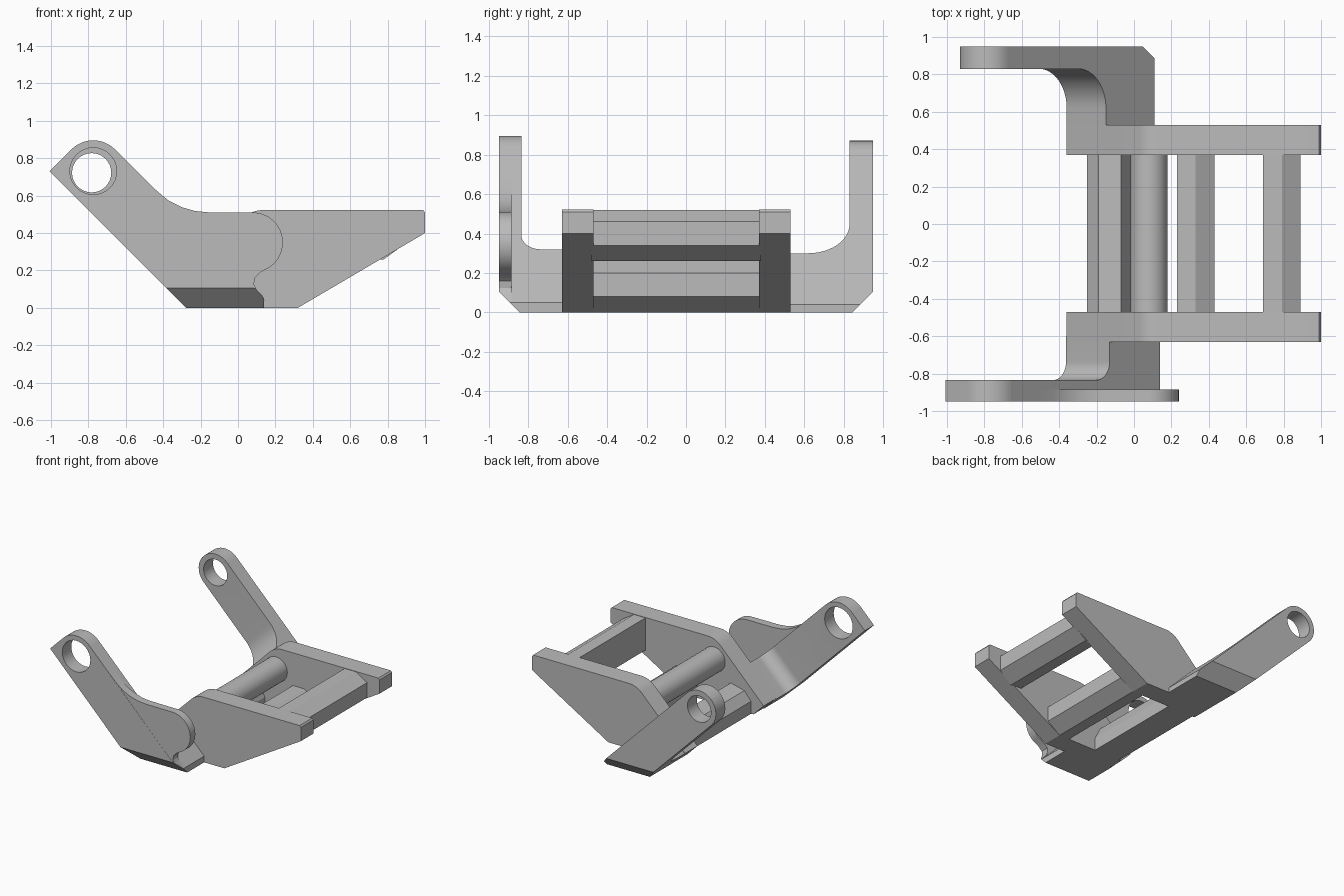
import bpy, bmesh
from math import sin, cos, radians, sqrt
from mathutils import Vector

cube = bpy.data.objects.get("Cube")
if cube:
    bpy.data.objects.remove(cube, do_unlink=True)

GREY = (0.5, 0.5, 0.5, 1)
mat = bpy.data.materials.new("plain grey")
mat.use_nodes = True
mat.diffuse_color = GREY
mat.node_tree.nodes["Principled BSDF"].inputs["Base Color"].default_value = GREY


def arc(cx, cy, rx, ry, a0, a1, n=12):
    return [(cx + rx * cos(radians(a0 + (a1 - a0) * i / n)),
             cy + ry * sin(radians(a0 + (a1 - a0) * i / n))) for i in range(n + 1)]


def prism(name, pts, place, lo, hi, cuts=(), smooth=True):
    """Extrude a 2D outline from lo to hi, then trim it with (point, normal) planes."""
    bm = bmesh.new()
    a = [bm.verts.new(place(p, lo)) for p in pts]
    b = [bm.verts.new(place(p, hi)) for p in pts]
    bm.faces.new(a)
    bm.faces.new(b[::-1])
    for i in range(len(pts)):
        j = (i + 1) % len(pts)
        bm.faces.new((a[i], b[i], b[j], a[j]))
    for co, no in cuts:
        geom = bm.verts[:] + bm.edges[:] + bm.faces[:]
        bmesh.ops.bisect_plane(bm, geom=geom, plane_co=co, plane_no=no, clear_outer=True)
        bmesh.ops.holes_fill(bm, edges=[e for e in bm.edges if e.is_boundary], sides=0)
    bmesh.ops.recalc_face_normals(bm, faces=bm.faces)
    mesh = bpy.data.meshes.new(name)
    bm.to_mesh(mesh)
    bm.free()
    ob = bpy.data.objects.new(name, mesh)
    bpy.context.collection.objects.link(ob)
    mesh.materials.append(mat)
    bpy.ops.object.select_all(action='DESELECT')
    ob.select_set(True)
    bpy.context.view_layer.objects.active = ob
    if smooth:
        bpy.ops.object.shade_smooth_by_angle(angle=radians(25))
    return ob


def across(p, y):      # outline in x, z extruded along y
    return Vector((p[0], y, p[1]))


def sloped(p, w):      # outline in (slope, y) extruded square to the 45 degree slope
    return Vector((w - p[0], p[1], w + p[0]))


def bore(ob, x, z, y, r):
    cutter = prism("bore_cutter", arc(x, z, r, r, 0, 348.75, 31), across, y - 0.3, y + 0.3)
    cutter.hide_render = True
    mod = ob.modifiers.new("bore", 'BOOLEAN')
    mod.object = cutter
    mod.operation = 'DIFFERENCE'
    mod.solver = 'EXACT'
    bpy.context.view_layer.objects.active = ob
    bpy.ops.object.modifier_apply(modifier=mod.name)
    bpy.data.objects.remove(cutter, do_unlink=True)


def trims(side, x_end):
    """Flat base, upright end and the outer bottom chamfer."""
    return [((0, 0, 0), (0, 0, -1)), ((x_end, 0, 0), (1, 0, 0)),
            ((0, side * 0.845, 0), (0, side, -1))]


def bracket(name, side, y_plate, y_inner, w0, w1, fillet, x_end, square_tip):
    """L-shaped sloped bracket: cross foot, filleted bend and bored arm."""
    step, hole, mid = 0.225, 0.7525, (w0 + w1) / 2
    half = (w1 - w0) / 2
    bend = arc(step + fillet / sqrt(2), y_inner - fillet, fillet / sqrt(2), fillet, 180, 90)
    tip = hole + half
    outline = [(-0.3, y_plate), (step, y_plate)] + bend + [
        (tip, y_inner), (tip, 0.95), (-0.3, 0.95)]
    ob = prism(name, [(t, side * y) for t, y in outline], sloped, w0, w1, trims(side, x_end))
    # Round the arm end by removing everything outside the tip circle
    ends = [1] if square_tip else [1, -1]
    for e in ends:
        curve = arc(hole, mid, half, half, 0, 90 * e)
        o = 0.05
        corner = curve + [(hole, mid + e * (half + o)), (tip + o, mid + e * (half + o)), (tip + o, mid)]
        pts = [(w - t, w + t) for t, w in corner]
        cutter = prism("tip_cutter", pts, across, side * 0.7, side * 1.1)
        cutter.hide_render = True
        mod = ob.modifiers.new("tip", 'BOOLEAN')
        mod.object = cutter
        mod.solver = 'EXACT'
        bpy.context.view_layer.objects.active = ob
        bpy.ops.object.modifier_apply(modifier=mod.name)
        bpy.data.objects.remove(cutter, do_unlink=True)
    bore(ob, mid - hole, mid + hole, side * 0.9, 0.125 if square_tip else 0.105)
    bpy.ops.object.select_all(action='DESELECT')
    ob.select_set(True)
    bpy.context.view_layer.objects.active = ob
    bpy.ops.object.shade_smooth_by_angle(angle=radians(25))


bracket("front_bracket", -1, 0.6, 0.835, -0.138, 0.095, 0.1, 0.14, True)
bracket("back_bracket", 1, 0.5, 0.83, -0.135, 0.075, 0.21, 0.11, False)

# Thin cheek plate on the front arm, with rounded nose and hook
cheek = [(-0.27, 0), (-0.5, 0.25), (-0.5, 0.69), (-0.43, 0.622), (-0.37, 0.573), (-0.3, 0.538), (-0.23, 0.518),
         (-0.16, 0.511)] + arc(0.08, 0.35, 0.16, 0.16, 90, -55, 18) + [
    (0.12, 0.19), (0.09, 0.16), (0.085, 0.125), (0.1, 0.095), (0.13, 0.065), (0.143, 0.035), (0.13, 0)]
prism("front_cheek", cheek, across, -0.949, -0.885, trims(-1, 0.3))

# Side plates
plate = [(-0.27, 0), (0.32, 0), (1, 0.4), (1, 0.51), (0.99, 0.523)] + \
    arc(0.136, 0.363, 0.16, 0.16, 90, 135, 8) + [(-0.362, 0.092)]
for name, y in (("front_side_plate", -0.63), ("back_side_plate", 0.37)):
    prism(name, plate, across, y, y + 0.16)

# Cross members between the plates
bar = [(0.23, 0), (0.32, 0), (0.43, 0.08), (0.43, 0.2), (0.33, 0.26), (0.23, 0.26)]
prism("middle_cross_bar", bar, across, -0.48, 0.38, smooth=False)
prism("end_cross_bar", [(x + 0.46, z + 0.26) for x, z in bar], across, -0.48, 0.38, smooth=False)
low = [(-0.25, 0), (-0.02, 0), (-0.02, 0.1), (-0.07, 0.2), (-0.19, 0.17), (-0.25, 0.1)]
prism("lower_cross_bar", low, across, -0.48, 0.38, smooth=False)
prism("round_cross_bar", arc(0.08, 0.35, 0.1, 0.1, 0, 348.75, 31), across, -0.48, 0.38)
